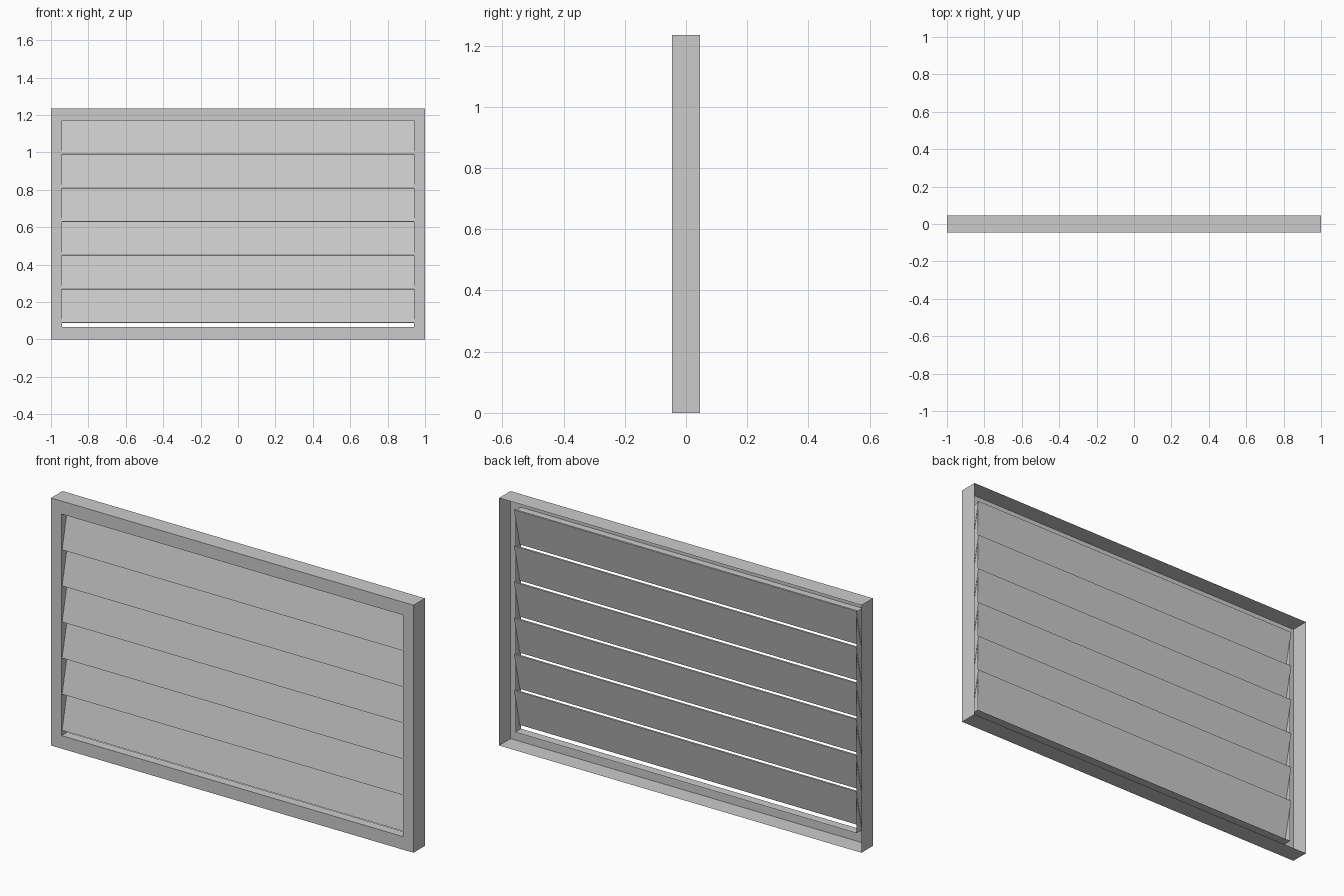
import bpy

if "Cube" in bpy.data.objects:
    bpy.data.objects.remove(bpy.data.objects["Cube"])

W, H, D = 1.0, 1.235, 0.045      # half width, height, half depth
RX, RZ = 0.058, 0.065            # frame rail widths


def make_object(name, verts, faces):
    mesh = bpy.data.meshes.new(name)
    mesh.from_pydata(verts, [], faces)
    mesh.update()
    obj = bpy.data.objects.new(name, mesh)
    bpy.context.collection.objects.link(obj)
    return obj


# Folded sheet frame: outer wall, front flange, half-depth inner return
profile = [(0, D), (0, -D), (1, -D), (1, 0.0)]   # (inset fraction, y)
verts, faces = [], []
for f, y in profile:
    x, z0, z1 = W - f * RX, f * RZ, H - f * RZ
    verts += [(-x, y, z0), (x, y, z0), (x, y, z1), (-x, y, z1)]
for k in range(len(profile) - 1):
    for i in range(4):
        j = (i + 1) % 4
        faces.append((4 * k + i, 4 * k + j, 4 * k + 4 + j, 4 * k + 4 + i))
make_object("louver_frame", verts, faces)

# Tilted slats: lower edge forward, upper edge back
SX, PITCH, RISE, T = W - RX + 0.002, 0.18, 0.188, 0.006
section = [(-0.041, 0.0), (-0.041 + T, -0.002), (0.001 + T, RISE - 0.002), (0.001, RISE)]
for n in range(6):
    z = 0.09 + n * PITCH
    verts = [(s * SX, y, z + dz) for s in (-1, 1) for y, dz in section]
    faces = [(3, 2, 1, 0), (4, 5, 6, 7)]
    faces += [(i, (i + 1) % 4, 4 + (i + 1) % 4, 4 + i) for i in range(4)]
    make_object(f"slat_{n + 1}", verts, faces)
